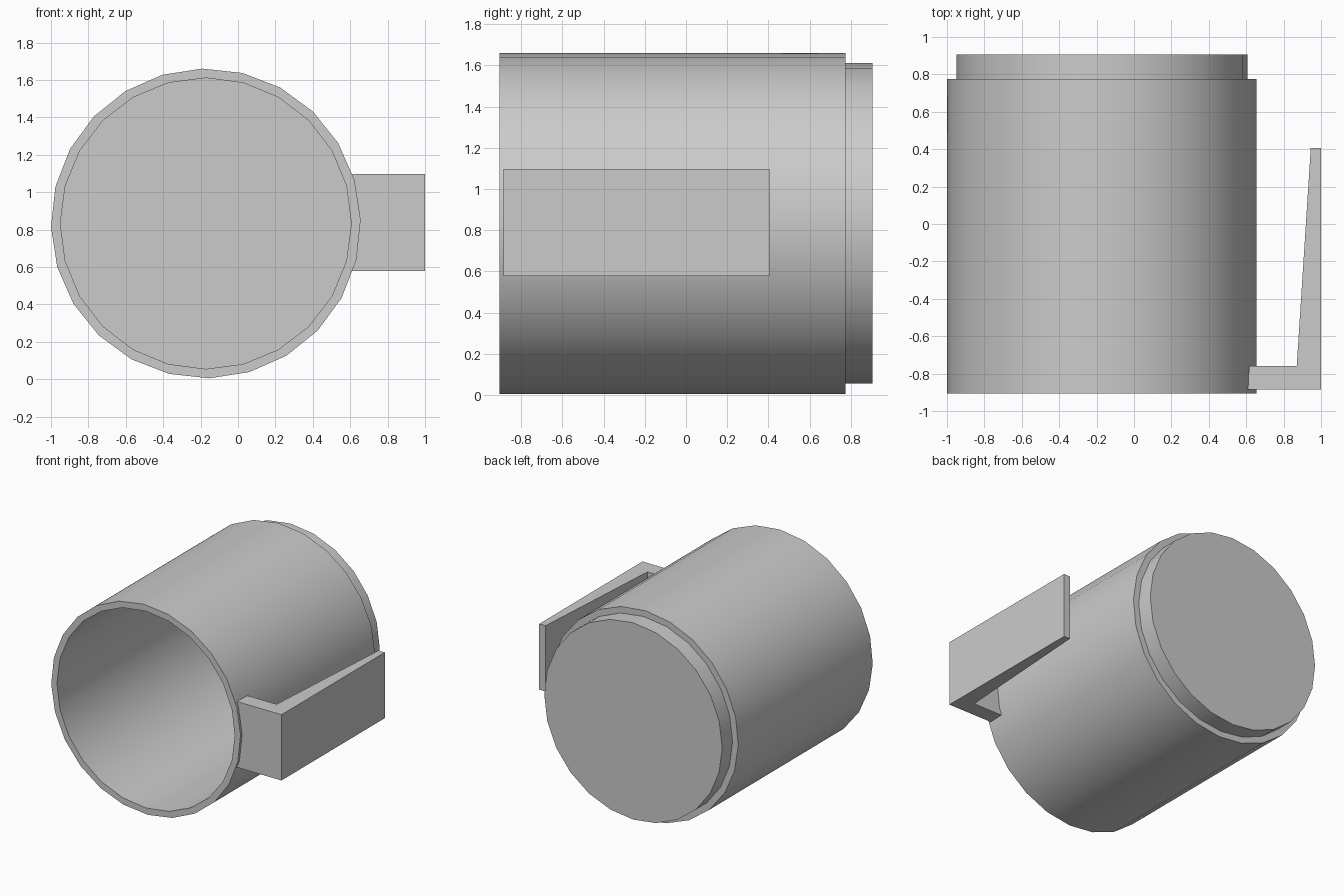
import bpy, bmesh
from math import sin, cos, pi, radians

if "Cube" in bpy.data.objects:
    bpy.data.objects.remove(bpy.data.objects["Cube"])

CX, CZ, SIDES = -0.172, 0.833, 24


def finish(name, bm):
    mesh = bpy.data.meshes.new(name)
    bm.to_mesh(mesh)
    bm.free()
    obj = bpy.data.objects.new(name, mesh)
    bpy.context.collection.objects.link(obj)
    return obj


def ring(bm, r, y, turn=0.0):
    angles = [2 * pi * i / SIDES + turn for i in range(SIDES)]
    return [bm.verts.new((CX + r * cos(a), y, CZ + r * sin(a))) for a in angles]


def bridge(bm, a, b):
    for i in range(SIDES):
        j = (i + 1) % SIDES
        bm.faces.new((a[i], a[j], b[j], b[i]))


# Cup: outer wall and inner liner, the liner sticks out behind and is closed there
bm = bmesh.new()
turn = radians(1.3)
outer_front = ring(bm, 0.828, -0.905, turn)
outer_back = ring(bm, 0.828, 0.775, turn)
liner_front = ring(bm, 0.778, -0.905)
liner_step = ring(bm, 0.778, 0.775)
liner_back = ring(bm, 0.778, 0.905)
loops = [liner_front, outer_front, outer_back, liner_step, liner_back]
for a, b in zip(loops, loops[1:]):
    bridge(bm, a, b)
bridge(bm, liner_step, liner_front)
bm.faces.new(liner_back)
bm.normal_update()
cup = finish("cup", bm)

# Handle: L-shaped tapered profile seen from above, extruded upward
profile = [(0.61, -0.885), (1.0, -0.885), (1.0, 0.405),
           (0.945, 0.405), (0.87, -0.76), (0.615, -0.76)]
bm = bmesh.new()
base = bm.faces.new([bm.verts.new((x, y, 0.578)) for x, y in profile])
top = bmesh.ops.extrude_face_region(bm, geom=[base])["geom"]
bmesh.ops.translate(bm, vec=(0, 0, 0.52),
                    verts=[v for v in top if isinstance(v, bmesh.types.BMVert)])
bmesh.ops.recalc_face_normals(bm, faces=bm.faces)
finish("handle", bm)

# Smooth the round walls, keep rims sharp
bpy.ops.object.select_all(action='DESELECT')
cup.select_set(True)
bpy.context.view_layer.objects.active = cup
bpy.ops.object.shade_smooth_by_angle(angle=radians(30))
